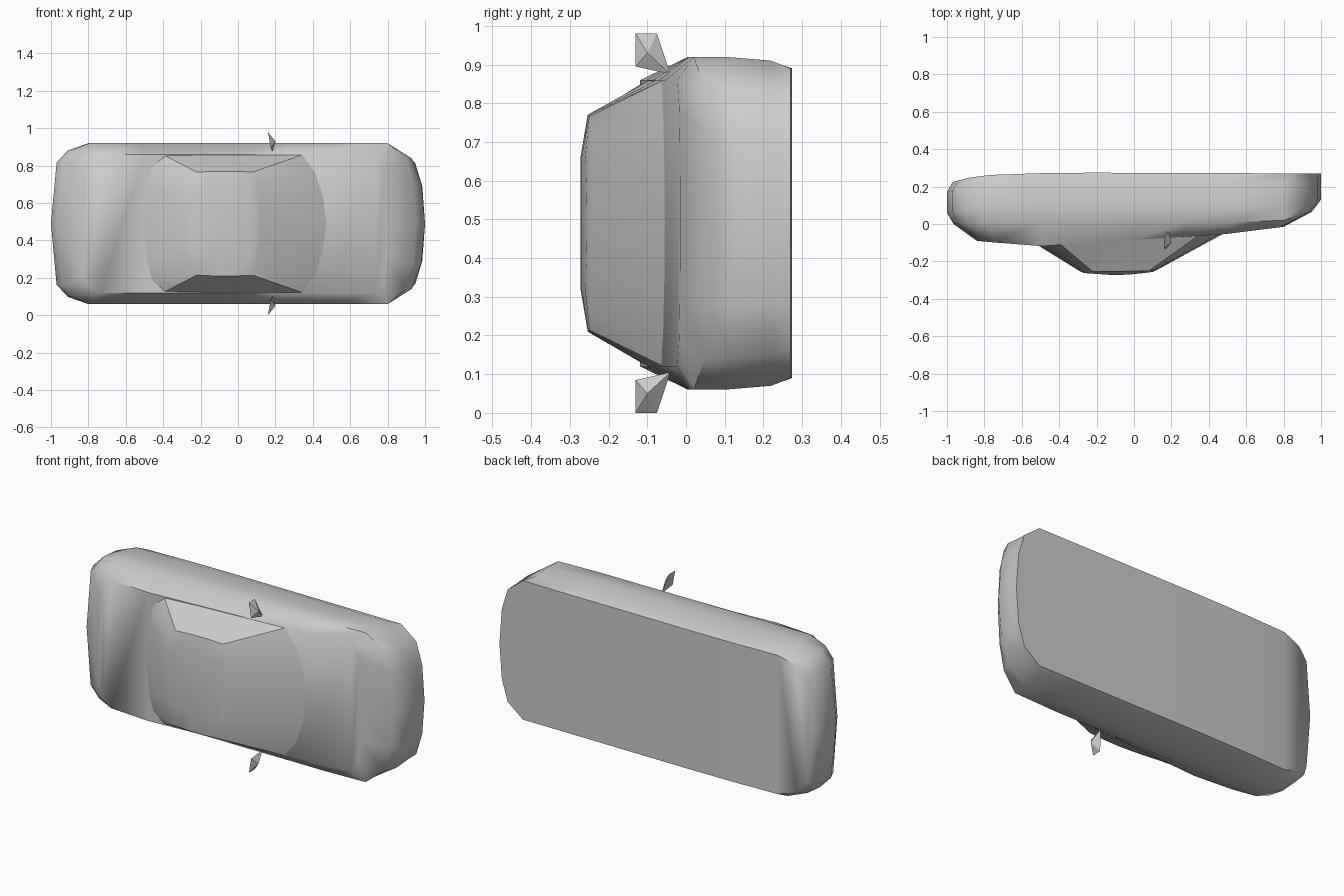
import bpy, bmesh, math

if "Cube" in bpy.data.objects:
    bpy.data.objects.remove(bpy.data.objects["Cube"])

CZ = 0.49  # middle of the car's width (it lies on its side, roof toward -y)


def lerp_profile(x, pts):
    """Piecewise-linear y(x) through points sorted by x."""
    if x <= pts[0][0]:
        return pts[0][1]
    for (x0, y0), (x1, y1) in zip(pts, pts[1:]):
        if x <= x1:
            return y0 + (y1 - y0) * (x - x0) / (x1 - x0)
    return pts[-1][1]


def finish(name, bm, angle):
    bmesh.ops.recalc_face_normals(bm, faces=bm.faces)
    me = bpy.data.meshes.new(name)
    bm.to_mesh(me)
    bm.free()
    ob = bpy.data.objects.new(name, me)
    bpy.context.collection.objects.link(ob)
    if angle:
        bpy.ops.object.select_all(action='DESELECT')
        ob.select_set(True)
        bpy.context.view_layer.objects.active = ob
        bpy.ops.object.shade_smooth_by_angle(angle=math.radians(angle))
    return ob


def loft(name, levels, angle):
    """Levels: (half outline [(x, half width)], y profile), mirrored in z and skinned."""
    bm = bmesh.new()
    rings = []
    for half, prof in levels:
        pts = [(x, w) for x, w in half] + [(x, -w) for x, w in half[-2:0:-1]]
        rings.append([bm.verts.new((x, lerp_profile(x, prof), CZ + w)) for x, w in pts])
    n = len(rings[0])
    for a, b in zip(rings, rings[1:]):
        for i in range(n):
            j = (i + 1) % n
            bm.faces.new((a[i], a[j], b[j], b[i]))
    # caps as strips running across the width
    last = n // 2
    for r in (rings[0], rings[-1]):
        for i in range(last):
            quad = [r[i], r[i + 1], r[-(i + 1)], r[-i] if i else r[0]]
            bm.faces.new(list(dict.fromkeys(quad)))
    return finish(name, bm, angle)


def outline(xf, xr, hw, rf=1.0, rr=1.0):
    """Half plan outline with rounded nose and tail."""
    front = [(xf, 0), (xf - .02 * rf, .5 * hw), (xf - .07 * rf, .81 * hw), (xf - .2 * rf, hw)]
    rear = [(xr + .2 * rr, hw), (xr + .09 * rr, .91 * hw), (xr + .03 * rr, .76 * hw), (xr, 0)]
    x0, x1 = front[-1][0], rear[0][0]
    side = [(x0 + (x1 - x0) * k / 6, hw) for k in range(1, 6)]
    return front + side + rear


# Lower body: underside, sill, waist, shoulder, bonnet and boot deck
loft("car_body", [
    (outline(1.0, -.97, .40, .75), [(-.97, .225), (-.83, .26), (-.4, .275), (1, .27)]),
    (outline(1.0, -1.0, .42), [(-1, .17), (-.8, .215), (1, .22)]),
    (outline(1.0, -1.0, .43), [(-1, .06), (-.8, .1), (.8, .1), (1, .13)]),
    (outline(.95, -.965, .43, .75, .85), [(-.96, 0), (-.8, .005), (.7, .01), (.8, .02), (.95, .065)]),
    (outline(.80, -.84, .37, .3, .5), [(-.84, -.09), (-.52, -.12), (.5, -.053), (.8, -.015)]),
], 50)

# Cabin: glass base, roof edge, crowned roof
base = [(.49, 0), (.47, .15), (.43, .27), (.355, .372), (.1, .372), (-.2, .372),
        (-.40, .368), (-.47, .31), (-.50, .2), (-.52, 0)]
edge = [(.12, 0), (.115, .12), (.10, .22), (.08, .276), (-.02, .28), (-.12, .28),
        (-.22, .275), (-.265, .22), (-.28, .13), (-.285, 0)]
crown = [(x * .9 - .008, w * .6) for x, w in edge]
loft("cabin", [
    (base, [(-.52, -.11), (.35, -.055), (.49, -.045)]),
    (edge, [(-.285, -.255), (-.12, -.254), (.08, -.25), (.12, -.247)]),
    (crown, [(-.27, -.262), (-.12, -.273), (0, -.27), (.1, -.256)]),
], 33)

# Door mirrors: small faceted wedges
for side, name in ((1, "mirror_left"), (-1, "mirror_right")):
    bm = bmesh.new()
    for x, y, w in ((.16, -.13, .49), (.16, -.075, .49), (.175, -.13, .405),
                    (.20, -.10, .44), (.185, -.04, .385)):
        bm.verts.new((x, y, CZ + side * w))
    bmesh.ops.convex_hull(bm, input=bm.verts)
    finish(name, bm, 0)
